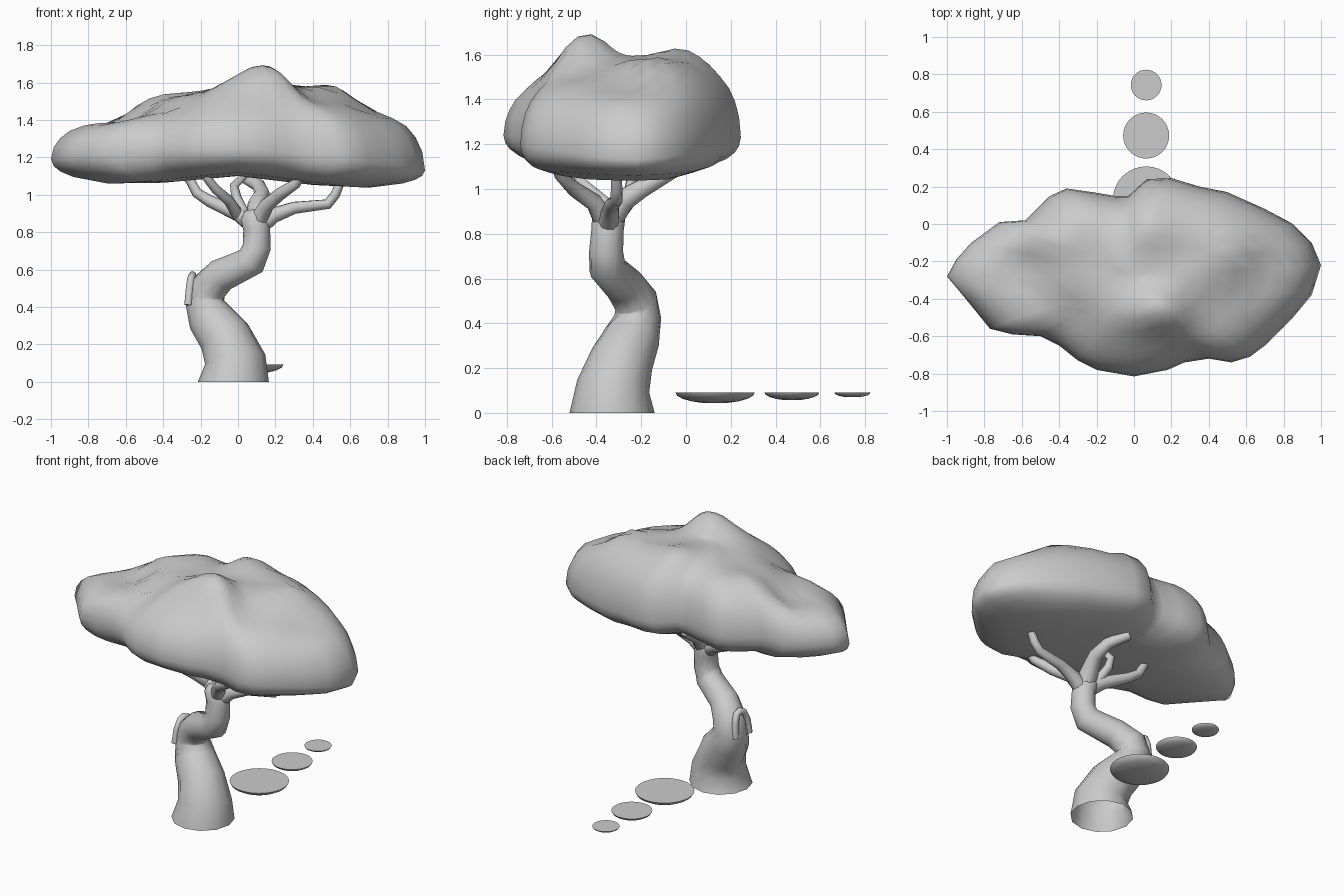
import bpy
import bmesh
import math
from mathutils import Vector

cube = bpy.data.objects.get("Cube")
if cube:
    bpy.data.objects.remove(cube, do_unlink=True)

grey = bpy.data.materials.new("plain grey")
grey.use_nodes = True
grey.diffuse_color = (0.6, 0.6, 0.6, 1)
grey.node_tree.nodes["Principled BSDF"].inputs["Base Color"].default_value = (0.6, 0.6, 0.6, 1)


def finish(bm, name, angle):
    """Turn a bmesh into a smooth shaded grey object."""
    bmesh.ops.recalc_face_normals(bm, faces=bm.faces)
    mesh = bpy.data.meshes.new(name)
    bm.to_mesh(mesh)
    bm.free()
    mesh.materials.append(grey)
    obj = bpy.data.objects.new(name, mesh)
    bpy.context.collection.objects.link(obj)
    bpy.ops.object.select_all(action='DESELECT')
    obj.select_set(True)
    bpy.context.view_layer.objects.active = obj
    bpy.ops.object.shade_smooth_by_angle(angle=math.radians(angle))


def bridge(bm, rings):
    """Join neighbouring closed rings of vertices with quads."""
    for a, b in zip(rings, rings[1:]):
        n = len(a)
        for i in range(n):
            j = (i + 1) % n
            bm.faces.new((a[i], a[j], b[j], b[i]))


def tube(name, path, sides=10, upright=False, cap_start=True):
    """Sweep a circle along (x, y, z, radius) points."""
    bm = bmesh.new()
    points = [Vector(p[:3]) for p in path]
    rings = []
    side = Vector((1, 0, 0))
    for i, p in enumerate(points):
        before = (p - points[i - 1]).normalized() if i else Vector()
        after = (points[i + 1] - p).normalized() if i + 1 < len(points) else Vector()
        along = (before + after).normalized()
        if upright and i == 0:
            along = Vector((0, 0, 1))
        side = side - along * side.dot(along)
        if side.length < 0.01:
            side = along.orthogonal()
        side.normalize()
        other = along.cross(side)
        ring = []
        for k in range(sides):
            a = math.tau * k / sides
            ring.append(bm.verts.new(p + path[i][3] * (side * math.cos(a) + other * math.sin(a))))
        rings.append(ring)
    bridge(bm, rings)
    bm.faces.new(rings[-1])
    if cap_start:
        bm.faces.new(rings[0])
    finish(bm, name, 60)


# Trunk: a leaning, twisting stem, open underneath
tube("trunk", [
    (-0.025, -0.33, 0, 0.19), (-0.015, -0.325, 0.12, 0.163), (-0.07, -0.285, 0.24, 0.142),
    (-0.145, -0.24, 0.34, 0.125), (-0.178, -0.215, 0.43, 0.105), (-0.16, -0.225, 0.5, 0.1),
    (-0.09, -0.275, 0.57, 0.09), (0.07, -0.35, 0.645, 0.084), (0.1, -0.357, 0.72, 0.076),
    (0.1, -0.35, 0.82, 0.072), (0.085, -0.345, 0.88, 0.075), (0.08, -0.34, 0.915, 0.05)],
    sides=12, upright=True, cap_start=False)

# Branches fanning out from the top of the trunk
branches = {
    "long_left_branch": [(0.1, -0.35, 0.82, 0.05), (0.19, -0.34, 0.89, 0.042), (0.3, -0.33, 0.93, 0.033),
                         (0.48, -0.31, 0.95, 0.028), (0.52, -0.31, 1.0, 0.026), (0.57, -0.31, 1.12, 0.022)],
    "front_left_branch": [(0.1, -0.36, 0.85, 0.05), (0.15, -0.41, 0.94, 0.04), (0.22, -0.5, 1.0, 0.034),
                          (0.31, -0.56, 1.06, 0.028), (0.35, -0.58, 1.13, 0.025)],
    "long_right_branch": [(0.09, -0.35, 0.84, 0.055), (0.0, -0.3, 0.9, 0.042), (-0.15, -0.24, 0.965, 0.032),
                          (-0.22, -0.22, 1.01, 0.028), (-0.28, -0.21, 1.12, 0.024)],
    "front_right_branch": [(0.0, -0.31, 0.89, 0.034), (-0.05, -0.4, 0.97, 0.028),
                           (-0.12, -0.47, 1.03, 0.025), (-0.19, -0.5, 1.12, 0.022)],
    "back_branch": [(0.1, -0.345, 0.86, 0.065), (0.105, -0.28, 0.95, 0.053), (0.13, -0.2, 1.0, 0.043),
                    (0.11, -0.11, 1.05, 0.036), (0.02, -0.02, 1.1, 0.03)],
    "short_branch": [(0.03, -0.31, 0.9, 0.032), (-0.01, -0.25, 0.99, 0.027), (-0.02, -0.24, 1.05, 0.025),
                     (0.05, -0.27, 1.12, 0.022)],
}
for name, path in branches.items():
    tube(name, path)

# Small hooked stub on the bend of the trunk
tube("hooked_stub", [
    (-0.266, -0.28, 0.41, 0.021), (-0.258, -0.27, 0.5, 0.021), (-0.25, -0.245, 0.555, 0.021),
    (-0.243, -0.215, 0.57, 0.021), (-0.24, -0.185, 0.555, 0.021), (-0.245, -0.165, 0.5, 0.021),
    (-0.25, -0.16, 0.41, 0.021)], sides=8)

# Canopy: a plan outline, domed above by nearby peaks and nearly flat below
outline = [
    (-1, -.28), (-.95, -.19), (-.87, -.1), (-.72, .01), (-.58, .02), (-.45, .15), (-.36, .19),
    (-.22, .17), (-.1, .15), (-.03, .15), (.07, .24), (.2, .245), (.35, .2), (.5, .17), (.7, .08),
    (.85, 0), (.95, -.1), (1, -.22), (.95, -.38), (.85, -.5), (.78, -.57), (.7, -.65), (.62, -.71),
    (.52, -.74), (.4, -.72), (.27, -.74), (.18, -.78), (0, -.815), (-.2, -.78), (-.3, -.73),
    (-.4, -.65), (-.5, -.6), (-.65, -.59), (-.77, -.56), (-.9, -.4)]
peaks = [
    (-.84, -.3, 1.42), (-.62, -.28, 1.38), (-.45, -.48, 1.44), (-.38, -.02, 1.57),
    (-.3, -.25, 1.53), (-.1, .02, 1.56), (0, -.25, 1.59), (.12, -.48, 1.72), (.1, -.66, 1.58),
    (.08, .01, 1.65), (.25, .08, 1.59), (.35, -.18, 1.57), (.48, -.15, 1.61), (.45, -.47, 1.51),
    (.7, -.28, 1.46), (.87, -.32, 1.49)]
centre = Vector((0, -0.28))


def roof(p):
    """Blend the peak heights by closeness."""
    weights = [1 / ((p.x - x) ** 2 + (p.y - y) ** 2 + 0.005) ** 1.7 for x, y, z in peaks]
    return sum(w * q[2] for w, q in zip(weights, peaks)) / sum(weights)


def floor(p):
    return 1.1 - 0.055 * min(1, abs(p.x) / 0.6) - 0.03 * max(0, p.x)


def canopy_ring(bm, fraction, surface, front_slope):
    """Blunt ends and a round back, with an optional sloping front."""
    ring = []
    for point in outline:
        p = centre.lerp(Vector(point), fraction)
        way = (Vector(point) - centre).normalized()
        power = 4 + way.x ** 2 - front_slope * max(0, -way.y)
        curve = math.sqrt(1 - fraction ** power)
        rim = 1.24 - 0.08 * p.x ** 2 - 0.03 * p.x
        ring.append(bm.verts.new((p.x, p.y, rim + (surface(p) - rim) * curve)))
    return ring


bm = bmesh.new()
top = [0.08, 0.2, 0.32, 0.44, 0.56, 0.66, 0.75, 0.83, 0.9, 0.95, 0.985]
rings = [canopy_ring(bm, f, roof, 1.8) for f in top]
rings += [canopy_ring(bm, f, floor, 0) for f in (1, 0.985, 0.95, 0.88, 0.7, 0.4, 0.1)]
bridge(bm, rings)
for ring, surface in ((rings[0], roof), (rings[-1], floor)):
    hub = bm.verts.new((centre.x, centre.y, surface(centre)))
    for i, v in enumerate(ring):
        bm.faces.new((v, ring[(i + 1) % len(ring)], hub))
inner = [v for ring in rings[:8] for v in ring]
bmesh.ops.smooth_vert(bm, verts=inner, factor=0.3, use_axis_x=True, use_axis_y=True, use_axis_z=True)
finish(bm, "canopy", 70)

# Stepping stones: shallow bowls with flat tops
for name, y, radius, depth in (("large_stone", 0.13, 0.178, 0.05),
                               ("medium_stone", 0.473, 0.123, 0.036),
                               ("small_stone", 0.743, 0.082, 0.023)):
    bm = bmesh.new()
    rings = []
    for step in range(5):
        a = math.pi / 2 * step / 5
        rings.append([bm.verts.new((0.065 + radius * math.cos(a) * math.cos(t),
                                    y + radius * math.cos(a) * math.sin(t),
                                    0.092 - depth * math.sin(a)))
                      for t in (math.tau * k / 32 for k in range(32))])
    bridge(bm, rings)
    bm.faces.new(rings[0])
    bm.faces.new(rings[-1])
    finish(bm, name, 40)
